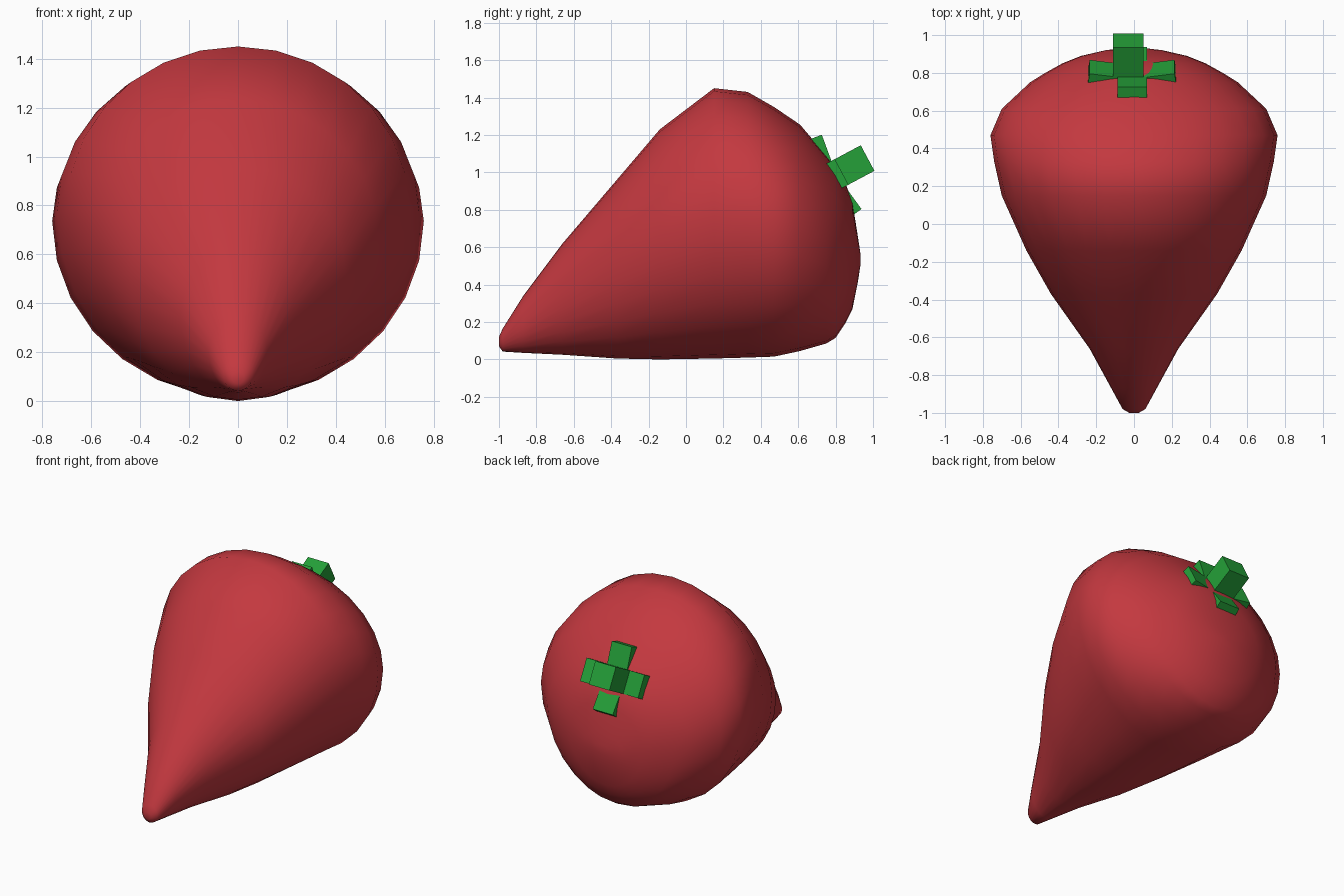
import bpy, bmesh, math
from mathutils import Matrix, Vector

if "Cube" in bpy.data.objects:
    bpy.data.objects.remove(bpy.data.objects["Cube"])


def material(name, rgb):
    m = bpy.data.materials.new(name)
    m.diffuse_color = (*rgb, 1)
    m.use_nodes = True
    m.node_tree.nodes["Principled BSDF"].inputs["Base Color"].default_value = m.diffuse_color
    return m


red = material("berry red", (0.55, 0.04, 0.05))
green = material("leaf green", (0.018, 0.35, 0.04))


def finish(name, bm, mat):
    bmesh.ops.recalc_face_normals(bm, faces=bm.faces)
    me = bpy.data.meshes.new(name)
    bm.to_mesh(me)
    bm.free()
    me.materials.append(mat)
    ob = bpy.data.objects.new(name, me)
    bpy.context.collection.objects.link(ob)
    return ob


# Fruit body: egg-shaped slices lofted from tip to back (y, bottom, top, half width)
SLICES = [
    (-1.0, .07, .12, .025), (-.98, .042, .165, .06), (-.87, .035, .34, .12),
    (-.66, .025, .62, .235), (-.37, .005, .96, .44), (-.14, 0, 1.23, .57),
    (.15, .005, 1.45, .70), (.33, .01, 1.43, .74), (.47, .015, 1.35, .76),
    (.61, .045, 1.255, .70), (.75, .085, 1.09, .55), (.80, .115, 1.03, .47),
    (.85, .19, .95, .38), (.89, .27, .84, .28), (.92, .42, .65, .15),
    (.932, .50, .57, .05)]
N = 28
bm = bmesh.new()
rings = []
for y, zb, zt, w in SLICES:
    mid = zb + (zt - zb) * 0.54          # widest slightly above the middle
    ring = []
    for i in range(N):
        a = 2 * math.pi * i / N
        s = math.sin(a)
        z = mid + s * ((zt - mid) if s > 0 else (mid - zb))
        ring.append(bm.verts.new((w * math.cos(a), y, z)))
    rings.append(ring)
for a, b in zip(rings, rings[1:]):
    for i in range(N):
        j = (i + 1) % N
        bm.faces.new((a[i], a[j], b[j], b[i]))
bm.faces.new(rings[0])
bm.faces.new(rings[-1])
for f in bm.faces:
    f.smooth = True
finish("fruit_body", bm, red)

# Frame of the stalk: local x sideways, y up the skin, z out of the fruit
out = Vector((0, .88, .47)).normalized()
up = Vector((0, -out.z, out.y))
frame = Matrix.Translation((-.01, .79, .98)) @ Matrix(
    ((1, 0, 0), up, out)).transposed().to_4x4()


def add_box(bm, mat, size):
    bmesh.ops.create_cube(bm, size=1, matrix=mat @ Matrix.Diagonal((*size, 1)))


# Stalk
bm = bmesh.new()
add_box(bm, frame @ Matrix.Translation((-.02, 0, .105)), (.16, .155, .2))
finish("stalk", bm, green)

# Four leaves, tips curling slightly outwards
bm = bmesh.new()
for k in range(4):
    turn = Matrix.Rotation(k * math.pi / 2, 4, 'Z')
    tilt = Matrix.Rotation(-math.radians(8), 4, 'Y')
    add_box(bm, frame @ turn @ Matrix.Translation((.135, 0, .005)) @ tilt,
            (.19, .155, .06))
finish("leaves", bm, green)
